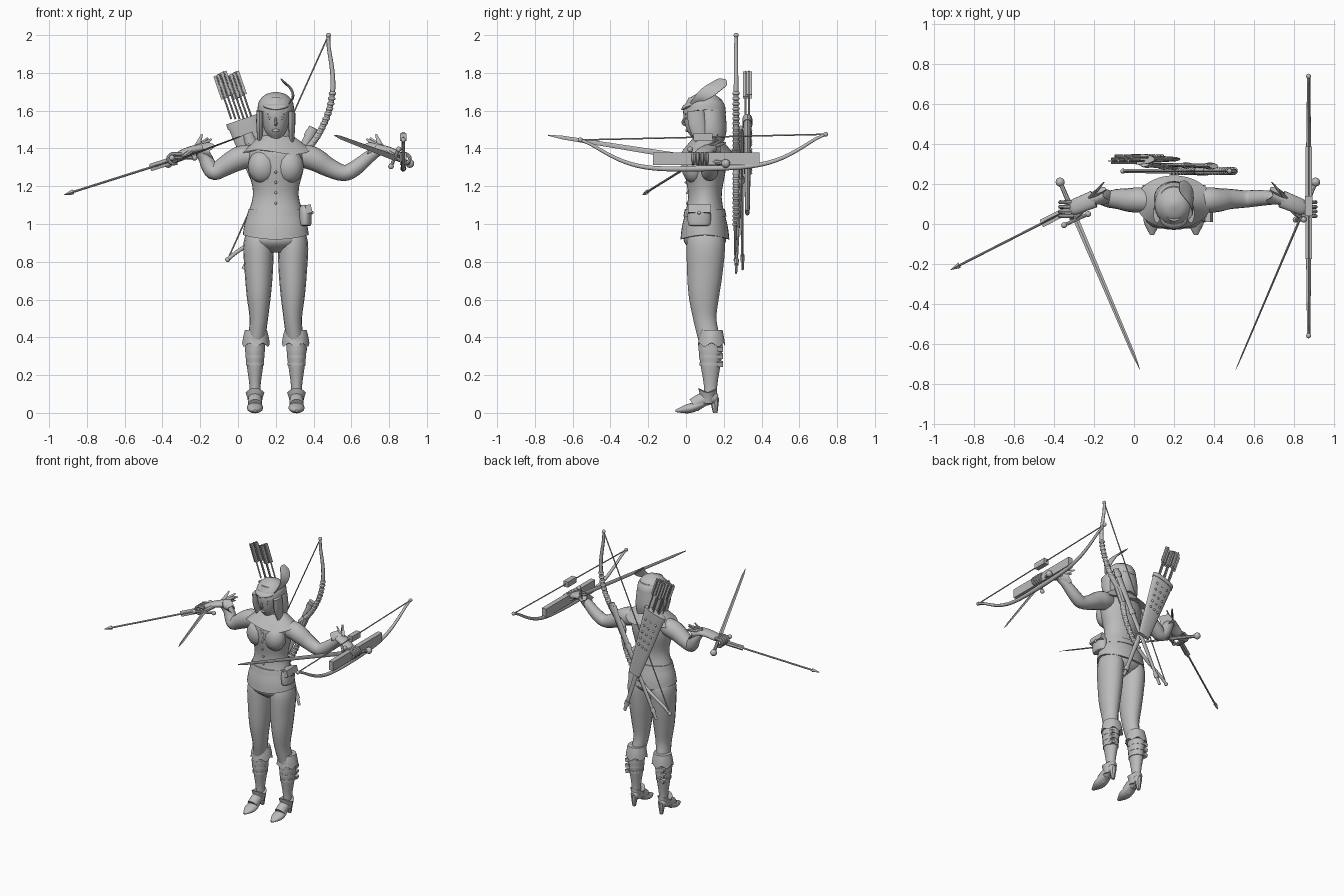
import bpy, math
from mathutils import Vector

cube = bpy.data.objects.get("Cube")
if cube:
    bpy.data.objects.remove(cube, do_unlink=True)

shade = (.5, .5, .5, 1)
grey = bpy.data.materials.new("plain grey")
grey.use_nodes = True
grey.diffuse_color = shade
grey.node_tree.nodes["Principled BSDF"].inputs["Base Color"].default_value = shade

MID = .2      # body centre line
HANDS = .27   # mirror line of the hands and swords
SIDES = (("left", 1), ("right", -1))


def add(name, verts, faces):
    mesh = bpy.data.meshes.new(name)
    mesh.from_pydata(verts, [], faces)
    mesh.materials.append(grey)
    mesh.shade_smooth()
    mesh.set_sharp_from_angle(angle=math.radians(42))
    bpy.context.collection.objects.link(bpy.data.objects.new(name, mesh))


def spline(rows, steps):
    """Resample rows of numbers along a smooth curve through them."""
    rows = [Vector(row) for row in rows]
    padded = [rows[0] * 2 - rows[1]] + rows + [rows[-1] * 2 - rows[-2]]
    result = []
    for before, start, end, after in zip(padded, padded[1:], padded[2:], padded[3:]):
        for step in range(steps):
            t = step / steps
            result.append(start + ((end - before) * t
                                   + (before * 2 - start * 5 + end * 4 - after) * t * t
                                   + (start * 3 - before - end * 3 + after) * t ** 3) / 2)
    return result + [rows[-1]]


def tube(name, rings, sides=16, steps=4, flat=1, axis=None, hem=0, teeth=4):
    """Sweep ellipses given as x, y, z, width; depth is width times flat. A hem scallops the first ring."""
    rings = spline(rings, steps)
    centres = [Vector(ring[:3]) for ring in rings]
    whole = (centres[-1] - centres[0]).normalized()
    reference = Vector((0, 0, 1)) if abs(whole.y) > .8 else Vector((0, 1, 0))
    last = len(rings) - 1
    verts, faces = [], []
    for i, centre in enumerate(centres):
        ahead = axis or (centres[min(i + 1, last)] - centres[max(i - 1, 0)]).normalized()
        across = reference.cross(ahead).normalized()
        width = max(rings[i][3], .001)
        for j in range(sides):
            angle = math.tau * j / sides
            verts.append(centre + across * width * math.cos(angle)
                         + ahead.cross(across) * width * flat * math.sin(angle)
                         + ahead * hem * (1 - i / last) * math.cos(angle * teeth))
    for i in range(last):
        for j in range(sides):
            a, b = i * sides + j, i * sides + (j + 1) % sides
            faces.append((a, b, b + sides, a + sides))
    faces += [tuple(reversed(range(sides))), tuple(range(last * sides, len(verts)))]
    add(name, verts, faces)


def loft(name, rows, x=MID, y=.1, sides=32, **options):
    """Upright part with level rings; rows are height, width."""
    rising = 1 if rows[0][0] < rows[-1][0] else -1
    rings = [(x, y, height, width) for height, width in rows]
    tube(name, rings, sides, axis=Vector((0, 0, rising)), **options)


def rod(name, start, end, width, end_width=None, sides=8, flat=1):
    end_width = width if end_width is None else end_width
    tube(name, [(*start, width), (*end, end_width)], sides, steps=1, flat=flat)


def ball(name, centre, radius, flat=1, tall=1):
    x, y, z = centre
    angles = [math.pi * k / 8 for k in range(9)]
    rows = [(z - radius * tall * math.cos(a), radius * math.sin(a)) for a in angles]
    loft(name, rows, x, y, sides=12, steps=1, flat=flat)


def box(name, centre, size, lean=0):
    """Box turned about y by lean."""
    verts = []
    for sx in (-.5, .5):
        for sy in (-.5, .5):
            for sz in (-.5, .5):
                x, y, z = sx * size[0], sy * size[1], sz * size[2]
                turned = (x * math.cos(lean) + z * math.sin(lean), y, z * math.cos(lean) - x * math.sin(lean))
                verts.append(Vector(centre) + Vector(turned))
    add(name, verts, [(0, 1, 3, 2), (4, 6, 7, 5), (0, 4, 5, 1), (2, 3, 7, 6), (0, 2, 6, 4), (1, 5, 7, 3)])


def mirrored(centre, side, rows):
    return [(centre + side * x, *rest) for x, *rest in rows]


def bow(name, middle, along, out, dip, slim):
    """Recurved stave with its string; returns the stave's centre points."""
    points, rings = [], []
    for k in range(-12, 13):
        t = abs(k) / 12
        belly = .18 * math.cos(math.pi / 2 * t * t) ** 1.4 - dip * (1 - t) ** 6
        points.append(middle + along * k / 12 + out * belly)
        rings.append((*points[-1], slim * (1 - t / 2)))
    tube(name + "_stave", rings, sides=10, steps=2)
    rod(name + "_string", points[0], points[-1], .004)
    for end in (points[0], points[-1]):
        ball(name + "_tip", end, .013)
    return points


# Torso, jacket and mantle
loft("jacket", [(.93, .175), (1, .163), (1.15, .12), (1.3, .15), (1.4, .14), (1.45, .07), (1.5, .05)],
     flat=.74, hem=.012, teeth=2)
loft("pelvis", [(.85, .07), (.9, .15), (.96, .15)], flat=.72)
loft("belt", [(1.04, .154), (1.08, .143)], steps=1, flat=.74)
loft("mantle", [(1.38, .19), (1.44, .12), (1.48, .07)], y=.11, sides=48, flat=.7, hem=.012, teeth=3)
for k in range(6):
    ball("jacket_button", (MID, .012 - .02 * abs(k - 2.5) / 2.5, 1 + k * .055), .007)
for k in range(3):
    for lean in (-.7, .7):
        box("lacing", (MID, -.01, 1.31 + k * .02), (.045, .006, .006), lean)
loft("pouch", [(.99, .025), (1, .033), (1.07, .033), (1.1, .02)], x=.355, y=.07, flat=1.8)
box("pouch_flap", (.375, .07, 1.08), (.03, .12, .045), -.25)
ball("pouch_button", (.39, .07, 1.06), .01)

# Head, hair and feathered cap
loft("head", [(1.45, .03), (1.5, .06), (1.6, .075), (1.67, .05)], y=.075, flat=1.2)
loft("hair", [(1.44, .09), (1.5, .1), (1.6, .09), (1.66, .07)], y=.13, flat=.85, hem=.012)
loft("cap", [(1.595, .097), (1.64, .09), (1.68, .058), (1.7, .01)], flat=1.15, hem=.01, teeth=2)
tube("cap_peak", [(MID, .07, 1.64, .08), (MID, 0, 1.62, .06), (MID, -.025, 1.605, .01)], flat=.25)
tube("feather", [(.27, .03, 1.635, .002), (.29, .08, 1.675, .005), (.28, .14, 1.715, .0065),
                 (.245, .19, 1.75, .006), (.23, .21, 1.765, .001)], sides=10, flat=6)
tube("nose", [(MID, -.008, 1.565, .005), (MID, -.016, 1.535, .008), (MID, 0, 1.525, .007)], sides=8)
ball("lips", (MID, .005, 1.495), .02, flat=.4, tall=.4)
for side, s in SIDES:
    ball(side + "_eye", (MID + s * .03, 0, 1.56), .013, flat=.4, tall=.5)
    box(side + "_brow", (MID + s * .03, .001, 1.58), (.03, .01, .005), -s * .1)
    lock = MID + s * .085
    tube(side + "_hair_lock", [(lock, .08, 1.44, .012), (lock, .06, 1.52, .018), (lock, .05, 1.6, .018)], flat=2.5)
    ball(side + "_bust", (MID + s * .07, .042, 1.305), .078, flat=.84, tall=1.15)

# Legs and boots
for side, s in SIDES:
    ankle = MID + s * .11
    tube(side + "_leg", mirrored(MID, s, [(.07, .1, .98, .06), (.09, .105, .9, .08), (.09, .1, .75, .075),
                                          (.09, .095, .62, .064), (.09, .1, .5, .049), (.1, .12, .4, .045)]),
         flat=1.26)
    loft(side + "_boot_shaft", [(.07, .03), (.15, .03), (.3, .05), (.4, .054)], ankle, .13, flat=1.2)
    loft(side + "_boot_cuff", [(.36, .073), (.4, .067), (.44, .058)], ankle - s * .005, .135, sides=48, hem=.01, teeth=6)
    loft(side + "_ankle_flap", [(.12, .05), (.09, .042), (.05, .034)], ankle, .115, hem=.012, teeth=2)
    tube(side + "_shoe", [(ankle, .17, .08, .015), (ankle, .15, .08, .03), (ankle, .09, .07, .037),
                          (ankle, .04, .04, .038)])
    tube(side + "_toe", [(ankle, .09, .05, .034), (ankle, .04, .03, .042), (ankle, 0, .02, .038),
                         (ankle, -.055, .01, .01)], flat=.6)
    rod(side + "_heel", (ankle, .155, 0), (ankle, .15, .08), .012, .026)
    for k in range(3):
        height = .25 + k * .04
        width = .048 + k * .003
        loft(side + "_boot_strap", [(height, width), (height + .016, width)], ankle, .13, steps=1, flat=1.2)
        box(side + "_boot_buckle", (ankle + s * .03, .18, height + .01), (.03, .03, .024), s * .3)

# Arms: the right forearm is folded upward, the left one reaches out
shoulder = [(.1, .11, 1.36, .055), (.17, .12, 1.355, .063), (.22, .12, 1.335, .06), (.28, .125, 1.3, .051)]
elbow_to_wrist = {
    1: [(.36, .125, 1.27, .043), (.42, .13, 1.295, .041), (.5, .13, 1.36, .033), (.55, .12, 1.395, .027)],
    -1: [(.325, .125, 1.275, .043), (.35, .135, 1.3, .042), (.375, .14, 1.35, .036), (.41, .125, 1.395, .026)]}
for side, s in SIDES:
    tube(side + "_arm", mirrored(MID, s, shoulder + elbow_to_wrist[s]))
    tube(side + "_glove_cuff", mirrored(HANDS, s, [(.42, .145, 1.385, .046), (.45, .135, 1.39, .037),
                                                   (.49, .12, 1.395, .028)]), sides=32, hem=.015)
    wrist, *tabs = mirrored(HANDS, s, [(.49, .125, 1.4), (.42, .21, 1.43), (.43, .2, 1.455),
                                       (.46, .17, 1.475), (.41, .17, 1.45)])
    for tab in tabs:
        rod(side + "_glove_tab", wrist, tab, .018, .005, flat=.5)
    tube(side + "_palm", mirrored(HANDS, s, [(.47, .125, 1.4, .023), (.52, .105, 1.39, .022),
                                             (.57, .085, 1.37, .021), (.59, .08, 1.36, .015)]), flat=1.9)
    for k in range(4):
        y = .04 + k * .023
        tube(side + "_finger", mirrored(HANDS, s, [(.57, y, 1.37, .012), (.62, y, 1.37, .01), (.64, y, 1.345, .01),
                                                   (.62, y, 1.32, .009), (.59, y, 1.32, .006)]), sides=8)
    tube(side + "_thumb", mirrored(HANDS, s, [(.52, .075, 1.385, .015), (.555, .04, 1.36, .012),
                                              (.59, .025, 1.335, .007)]), sides=8)

    # Sword held through the fist; the left blade stands on edge
    pommel, tip = [Vector(p) for p in mirrored(HANDS, s, [(.64, .21, 1.32), (.24, -.73, 1.47)])]
    guard = pommel.lerp(tip, .2)
    wide, flat = (.014, .45) if s < 0 else (.006, 2.7)
    tube(side + "_blade", [(*guard, wide), (*guard.lerp(tip, .9), wide * .6), (*tip, .001)],
         sides=4, steps=1, flat=flat)
    rod(side + "_sword_grip", pommel, guard, .011, .013)
    ball(side + "_pommel", pommel, .023)
    across = Vector((.06, .028, 0)) if s < 0 else Vector((.02, 0, .045))
    rod(side + "_sword_guard", guard - across, guard + across, .009)
    for end in (guard - across, guard + across):
        ball(side + "_guard_end", end, .015)

# Arrow in the right hand
nock, point = Vector((-.35, .06, 1.335)), Vector((-.92, -.23, 1.155))
neck = nock.lerp(point, .92)
rod("held_arrow_shaft", nock, neck, .006)
rod("held_arrow_head", neck, point, .015, .001, sides=4)
for part, width, flat in (("fletching", .004, 5), ("vane", .02, .2)):
    rod("held_arrow_" + part, nock, nock.lerp(point, .2), width, sides=4, flat=flat)

# Crossbow beside the left hand
catch = Vector((.875, .09, 1.46))
bow("crossbow", catch, Vector((0, .65, .015)), Vector((0, 0, -.92)), 0, .016)
box("crossbow_catch", catch, (.036, .1, .04))
box("crossbow_stock", (catch.x, .107, 1.345), (.034, .565, .065))

# Long bow slung on the back
stave = bow("long_bow", Vector((.212, .265, 1.405)), Vector((.267, 0, .594)), Vector((.91, 0, -.41)), .06, .019)
rod("long_bow_grip", stave[11], stave[13], .023)
for centre in spline(stave[5:-5], 2):
    ball("long_bow_binding", centre, .02, tall=.6)

# Crossed scabbards
for name, top, end in (("left_scabbard", (.4, .29, 1.51), (.03, .3, .76)),
                       ("right_scabbard", (.05, .3, 1.48), (.31, .265, .74))):
    top, end = Vector(top), Vector(end)
    rod(name, top, end, .026, .012, flat=.5)
    for place in (.03, .35, .9):
        rod(name + "_band", top.lerp(end, place), top.lerp(end, place + .04), .03 - place * .012, flat=.6)

# Quiver with studs and arrows
mouth, foot = Vector((.02, .325, 1.555)), Vector((.19, .325, 1.06))
rod("quiver", mouth, foot, .085, .045, sides=16, flat=.27)
rod("quiver_rim", mouth, mouth.lerp(foot, .06), .088, sides=16, flat=.3)
upward = (mouth - foot).normalized()
lean = math.atan2(upward.x, upward.z)
for row in range(5):
    for column in (-1, 0, 1):
        offset = Vector((column * (.04 - row * .003), .018, column * .013))
        ball("quiver_stud", mouth.lerp(foot, .15 + row * .1) + offset, .008)
for k in range(6):
    base = mouth + Vector(((k - 2.5) * .022, (k % 2 - .5) * .018, 0))
    top = base + upward * (.24 + k % 3 * .014)
    feathers = base.lerp(top, .75)
    rod("quiver_arrow", base, top, .005)
    box("arrow_fletching", feathers, (.034, .004, .13), lean)
    box("arrow_vane", feathers, (.004, .03, .13), lean)
